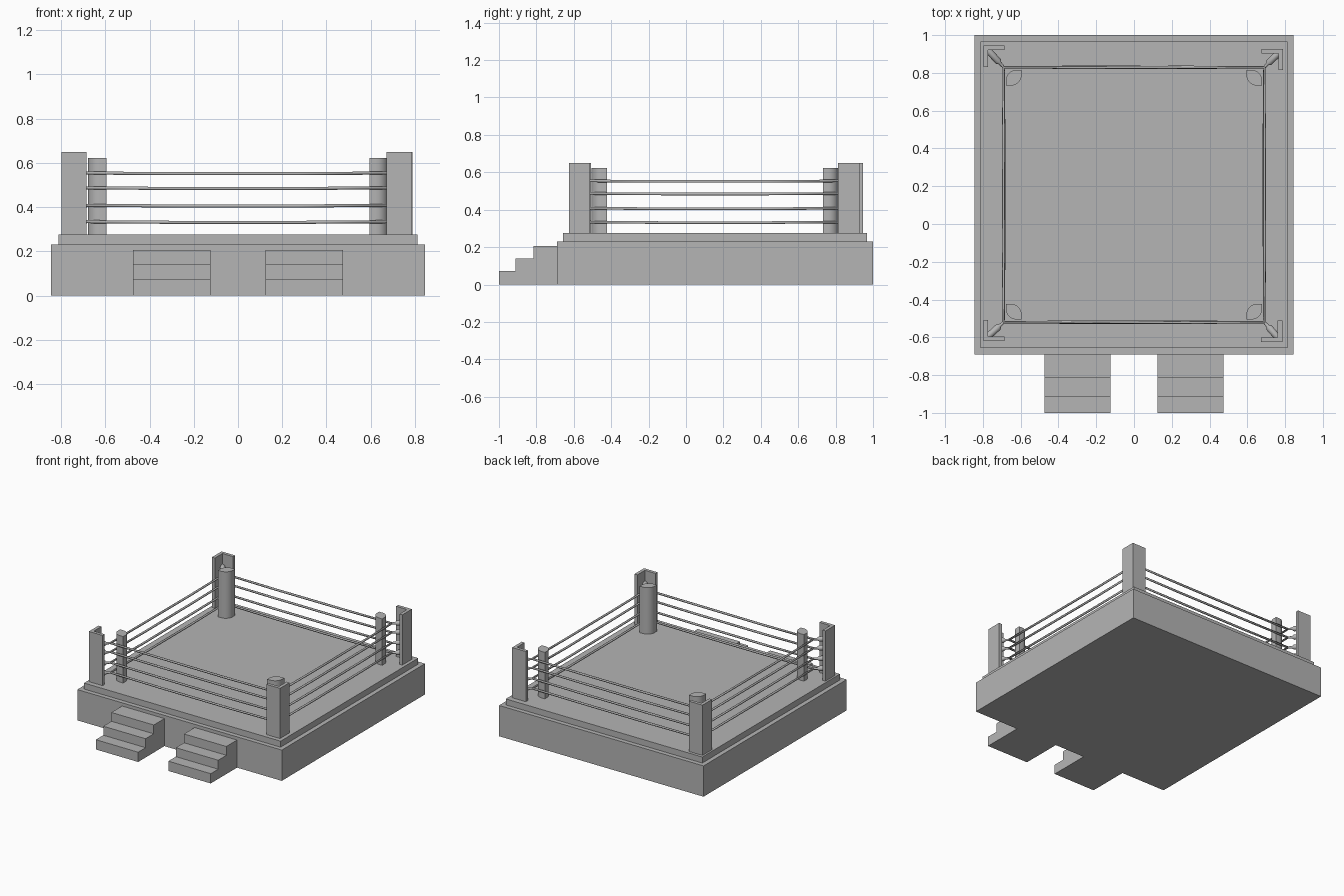
import bpy, bmesh, math, random
from mathutils import Vector

cube = bpy.data.objects.get("Cube")
if cube:
    bpy.data.objects.remove(cube, do_unlink=True)

random.seed(4)
CY = 0.155          # ring centre in y
DECK = 0.275        # height of the mat
ROPE_Z = (0.334, 0.408, 0.487, 0.554)
RX, RY = 0.69, 0.675  # half size of the rope rectangle

grey = bpy.data.materials.new("plain_grey")
grey.use_nodes = True
colour = (0.46, 0.46, 0.46, 1)
grey.diffuse_color = colour
grey.node_tree.nodes["Principled BSDF"].inputs["Base Color"].default_value = colour


def finish(name, bm, smooth=False):
    bmesh.ops.recalc_face_normals(bm, faces=bm.faces)
    mesh = bpy.data.meshes.new(name)
    bm.to_mesh(mesh)
    bm.free()
    mesh.materials.append(grey)
    obj = bpy.data.objects.new(name, mesh)
    bpy.context.collection.objects.link(obj)
    if smooth:
        bpy.ops.object.select_all(action='DESELECT')
        obj.select_set(True)
        bpy.context.view_layer.objects.active = obj
        bpy.ops.object.shade_smooth_by_angle(angle=math.radians(40))
    return obj


def extrude(name, outline, offset, smooth=False):
    """Prism from a closed 3D outline pushed along an offset."""
    bm = bmesh.new()
    face = bm.faces.new([bm.verts.new(p) for p in outline])
    new = bmesh.ops.extrude_face_region(bm, geom=[face])["geom"]
    moved = [g for g in new if isinstance(g, bmesh.types.BMVert)]
    bmesh.ops.translate(bm, verts=moved, vec=offset)
    return finish(name, bm, smooth)


def slab(name, half, z0, z1):
    pts = [(x * half, CY + y * half, z0) for x, y in ((-1, -1), (1, -1), (1, 1), (-1, 1))]
    extrude(name, pts, (0, 0, z1 - z0))


# Platform and mat
slab("platform", 0.845, 0, 0.23)
slab("mat", 0.812, 0.23, DECK)

# Two flights of three steps
steps = [(-0.69, 0), (-1, 0), (-1, 0.073), (-0.912, 0.073), (-0.912, 0.14),
         (-0.816, 0.14), (-0.816, 0.206), (-0.69, 0.206)]
for side, x in (("right", -0.475), ("left", 0.125)):
    extrude(side + "_steps", [(x, y, z) for y, z in steps], (0.35, 0, 0))


def pad_outline(size, radius, count=8):
    """Square with its two opposite corners on the diagonal rounded."""
    h = size / 2
    pts = []
    for start in (0, math.pi):
        cx = (h - radius) * math.cos(start)
        for i in range(count + 1):
            a = start + i * math.pi / 2 / count
            pts.append((cx + radius * math.cos(a), cx + radius * math.sin(a)))
        pts.append((-h * math.cos(start), h * math.cos(start)))
    return pts


def turnbuckle(name, start, end, sides=12):
    """Thick barrel, taper and thin neck swept from the post to the ropes."""
    start, end = Vector(start), Vector(end)
    axis = end - start
    across = Vector((-axis.y, axis.x, 0)).normalized()
    bm = bmesh.new()
    rings = []
    for t, r in ((0, 0.018), (0.66, 0.018), (0.76, 0.009), (1, 0.007)):
        ring = []
        for i in range(sides):
            a = 2 * math.pi * i / sides
            ring.append(bm.verts.new(start + axis * t + across * r * math.cos(a)
                                     + Vector((0, 0, r * math.sin(a)))))
        rings.append(ring)
    for low, high in zip(rings, rings[1:]):
        for i in range(sides):
            j = (i + 1) % sides
            bm.faces.new((low[i], low[j], high[j], high[i]))
    bm.faces.new(rings[0])
    bm.faces.new(rings[-1])
    finish(name, bm, True)


# Corners: angle post, padded column and turnbuckles
corners = (("front_right", -1, -1, -0.798, -0.62), ("front_left", 1, -1, 0.785, -0.625),
           ("back_right", -1, 1, -0.798, 0.945), ("back_left", 1, 1, 0.788, 0.927))
LEG, THICK = 0.113, 0.024
for name, sx, sy, px, py in corners:
    angle = ((0, 0), (LEG, 0), (LEG, THICK), (THICK, THICK), (THICK, LEG), (0, LEG))
    extrude(name + "_post", [(px - sx * a, py - sy * b, DECK) for a, b in angle],
            (0, 0, 0.65 - DECK))
    cx, cy = sx * 0.637, CY + sy * 0.619
    extrude(name + "_column",
            [(cx + sx * a, cy + sy * b, DECK) for a, b in pad_outline(0.083, 0.056)],
            (0, 0, 0.622 - DECK), True)
    for level, z in enumerate(ROPE_Z, 1):
        turnbuckle(f"{name}_turnbuckle_{level}",
                   (px - sx * THICK, py - sy * THICK, z),
                   (sx * RX, CY + sy * RY, z))

# Ropes: closed loops with a slight sag between the corners
loop = [(-RX, -RY), (RX, -RY), (RX, RY), (-RX, RY)]
for level, z in enumerate(ROPE_Z, 1):
    points = []
    for a, b in zip(loop, loop[1:] + loop[:1]):
        for t in (0, 0.3, 0.7):
            drop = 0.003 if t else 0
            wobble = random.uniform(-0.002, 0.002) if t else 0
            points.append((a[0] + (b[0] - a[0]) * t + wobble,
                           CY + a[1] + (b[1] - a[1]) * t + wobble, z - drop))
    curve = bpy.data.curves.new(f"rope_{level}", 'CURVE')
    curve.dimensions = '3D'
    curve.bevel_depth = 0.008
    curve.bevel_resolution = 1
    spline = curve.splines.new('POLY')
    spline.points.add(len(points) - 1)
    for p, co in zip(spline.points, points):
        p.co = (*co, 1)
    spline.use_cyclic_u = True
    curve.materials.append(grey)
    bpy.context.collection.objects.link(bpy.data.objects.new(f"rope_{level}", curve))
